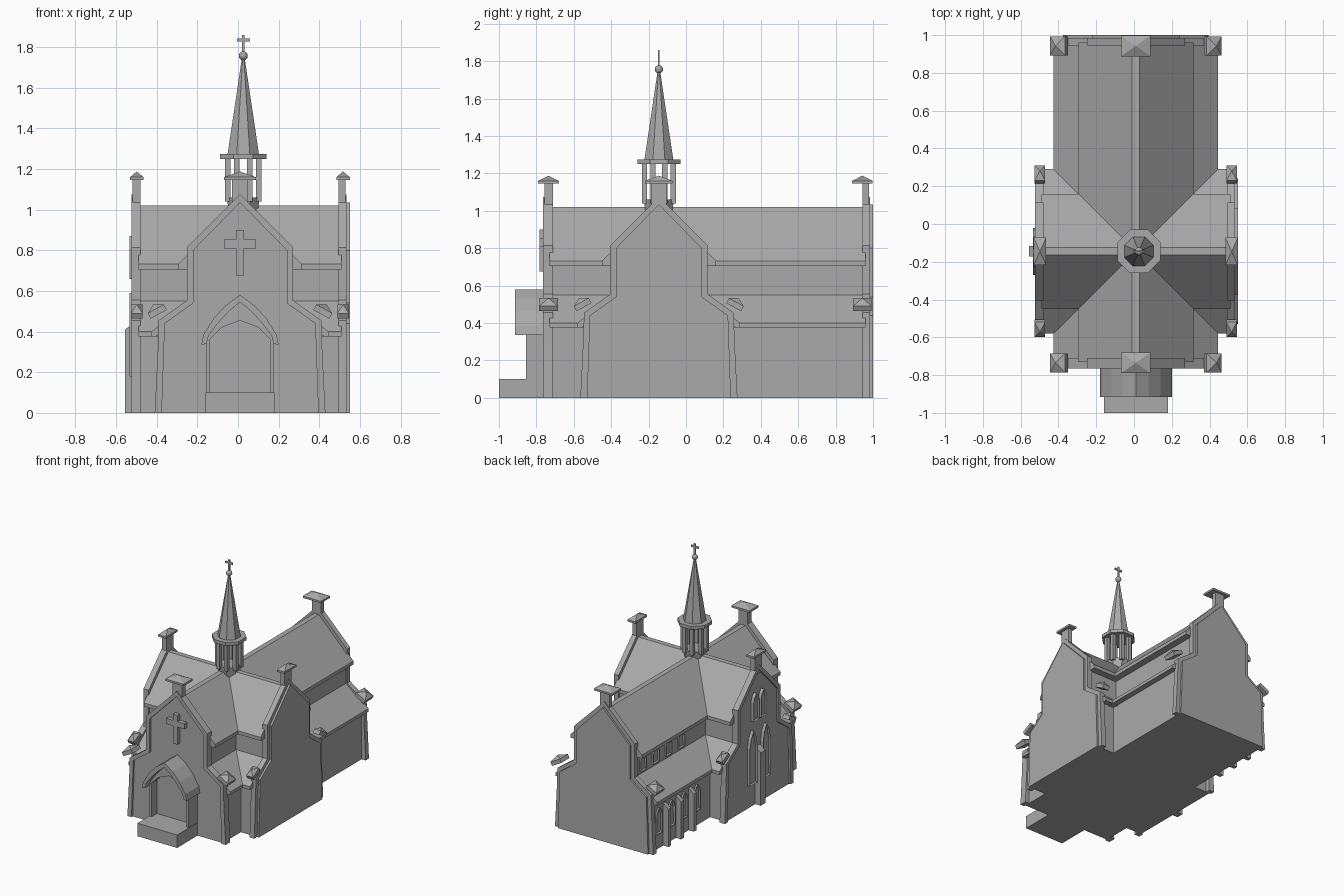
import bpy, bmesh, math
from mathutils import Matrix, Vector

if bpy.data.objects.get("Cube"):
    bpy.data.objects.remove(bpy.data.objects["Cube"], do_unlink=True)

stone = bpy.data.materials.new("grey stone")
stone.use_nodes = True
GREY = (0.4, 0.4, 0.4, 1)
stone.diffuse_color = GREY
stone.node_tree.nodes["Principled BSDF"].inputs["Base Color"].default_value = GREY

CX, CY = 0.01, -0.145     # nave axis and transept axis
SX = 0.026                # spire centre


def finish(name, bm):
    bmesh.ops.recalc_face_normals(bm, faces=bm.faces)
    mesh = bpy.data.meshes.new(name)
    bm.to_mesh(mesh)
    bm.free()
    mesh.materials.append(stone)
    ob = bpy.data.objects.new(name, mesh)
    bpy.context.collection.objects.link(ob)
    return ob


def full(half):
    """Mirror a half outline (right side, bottom to top)."""
    return half + [(-u, z) for u, z in reversed(half) if u > 0]


def band(outer, inner):
    return full(outer) + full(inner)[::-1]


def prism(name, pts, axis, a, b, inset=0, shift=0):
    """Extrude an outline along an axis; inset sinks a panel in the end at a."""
    bm = bmesh.new()

    def place(u, z, t):
        return (CX + shift + u, t, z) if axis == "y" else (t, CY + shift + u, z)
    ends = [[bm.verts.new(place(u, z, t)) for u, z in pts] for t in (a, b)]
    front = bm.faces.new(ends[0])
    bm.faces.new(ends[1][::-1])
    n = len(pts)
    for i in range(n):
        j = (i + 1) % n
        bm.faces.new((ends[0][i], ends[1][i], ends[1][j], ends[0][j]))
    if inset:
        bmesh.ops.recalc_face_normals(bm, faces=bm.faces)
        bmesh.ops.inset_region(bm, faces=[front], thickness=inset, depth=-0.01)
    return finish(name, bm)


def box(name, lo, hi):
    bm = bmesh.new()
    bmesh.ops.create_cube(bm, size=1)
    lo, hi = Vector(lo), Vector(hi)
    bmesh.ops.transform(bm, verts=bm.verts, matrix=Matrix.Translation((lo + hi) / 2)
                        @ Matrix.Diagonal((*(hi - lo), 1)))
    return finish(name, bm)


def cap(name, centre, hx, hy, slab, peak, tilt=None):
    """Coping stone: a slab with a low pyramid on top."""
    bm = bmesh.new()
    corners = [(-hx, -hy), (hx, -hy), (hx, hy), (-hx, hy)]
    low = [bm.verts.new((x, y, 0)) for x, y in corners]
    mid = [bm.verts.new((x, y, slab)) for x, y in corners]
    top = bm.verts.new((0, 0, slab + peak))
    bm.faces.new(low[::-1])
    for i in range(4):
        j = (i + 1) % 4
        bm.faces.new((low[i], low[j], mid[j], mid[i]))
        bm.faces.new((mid[i], mid[j], top))
    m = Matrix.Translation(centre)
    if tilt:
        m = m @ Matrix.Rotation(tilt[0], 4, tilt[1])
    bmesh.ops.transform(bm, verts=bm.verts, matrix=m)
    return finish(name, bm)


def octagon(name, r1, r2, z1, z2):
    bm = bmesh.new()
    bmesh.ops.create_cone(bm, cap_ends=True, segments=8, radius1=r1, radius2=r2, depth=z2 - z1)
    bmesh.ops.transform(bm, verts=bm.verts, matrix=Matrix.Translation((SX, CY, (z1 + z2) / 2))
                        @ Matrix.Rotation(math.pi / 8, 4, "Z"))
    return finish(name, bm)


def window(name, axis, wall, out, u, w, z1, z2):
    """Pointed window with a raised frame and sunken pane."""
    h = z2 - z1
    pts = full([(w, z1), (w, z1 + h * 0.7), (w * 0.65, z1 + h * 0.87), (0, z2)])
    return prism(name, pts, axis, out, wall, inset=0.012, shift=u)


# Nave and transept bodies with clerestory and aisle roofs
body = full([(.385, 0), (.385, .38), (.435, .375), (.435, .4), (.25, .55),
             (.25, .705), (.305, .705), (.305, .732), (.02, 1.02)])
prism("nave", body, "y", -0.73, 0.96)
prism("transept", body, "x", -0.49, 0.51)

# Gable walls with coping, neck and cap stones
coping = [(.42, 0), (.405, .3), (.4, .455), (.26, .555), (.26, .815), (0, 1.075)]
panel = [(.385, 0), (.37, .44), (.23, .54), (.23, .8), (0, 1.035)]
gables = [("front", "y", -0.765, -0.71, -0.75), ("back", "y", 0.985, 0.945, 1.0),
          ("left", "x", 0.535, 0.495, 0.55), ("right", "x", -0.525, -0.48, -0.51)]
for side, axis, out, back, face in gables:
    prism(side + "_gable_coping", band(coping, panel), axis, out, back)
    prism(side + "_gable_wall", full(panel), axis, face, back)
    prism(side + "_gable_neck", full([(.04, 1.0), (.04, 1.15)]), axis, out + (back - out) * .15, back)
    mid = {"front": -0.735, "back": 0.943, "left": 0.517, "right": -0.498}[side]
    if axis == "y":
        cap(side + "_gable_cap", (CX, mid, 1.145), .078, .055, .015, .028)
    else:
        cap(side + "_gable_cap", (mid, CY, 1.145), .033, .073, .015, .028)
    for s, end in ((1, "a"), (-1, "b")):
        name = side + "_shoulder_cap_" + end
        if axis == "y":
            cap(name, (CX + s * .4, mid, .485), .045, .05, .03, .025, (s * .5, "Y"))
        else:
            cap(name, (mid, CY + s * .4, .485), .028, .045, .03, .025, (-s * .5, "X"))

# Porch: hood, jambs, door and step
hood_out = [(.19, .335), (.18, .385), (.13, .465), (.07, .53), (0, .58)]
hood_in = [(.165, .34), (.155, .38), (.11, .44), (.055, .5), (0, .545)]
prism("porch_hood", band(hood_out, hood_in), "y", -0.915, -0.74)
jamb_out = [(.167, 0), (.167, .36), (.125, .45), (.065, .515), (0, .56)]
jamb_in = [(.15, 0), (.15, .36), (.09, .42), (0, .455)]
prism("porch_jambs", band(jamb_out, jamb_in), "y", -0.855, -0.74)
prism("door", full(jamb_in), "y", -0.79, -0.74)
box("entrance_step", (CX - .17, -1.0, 0), (CX + .17, -0.75, .1))

# Cross on the front gable
prism("front_cross", full([(.02, .675), (.02, .81), (.078, .81), (.078, .852), (.02, .852), (.02, .9)]),
      "y", -0.782, -0.745)

# Transept windows and central buttress on the right side
for s in (-1, 1):
    window("transept_lower_window", "x", -0.5, -0.535, s * .08, .045, .18, .59)
    window("transept_upper_window", "x", -0.5, -0.535, s * .045, .035, .66, .87)


def buttress(name, y, w, out, wall, h):
    ob = box(name, (out, y - w, 0), (wall, y + w, h))
    for v in ob.data.vertices:      # sloped top
        if v.co.z > h - .01 and v.co.x < (out + wall) / 2:
            v.co.z -= .04
    return ob


buttress("transept_buttress", CY, .028, -0.557, -0.5, .45)

# Right side bays of the nave: buttresses and windows
for i in range(4):
    y = 0.875 - i * 0.155
    window("aisle_window", "x", -0.37, -0.388, y - CY, .035, .12, .32)
    window("clerestory_window", "x", -0.23, -0.252, y - CY, .035, .57, .69)
    if i < 3:
        buttress("aisle_buttress", y - .077, .016, -0.42, -0.37, .33)

# Lantern and spire
octagon("lantern_base", .07, .088, .95, 1.06)
octagon("lantern_ring", .124, .124, 1.25, 1.275)
for k in range(8):
    a = math.radians(22.5 + 45 * k)
    px, py = SX + .083 * math.cos(a), CY + .083 * math.sin(a)
    box("lantern_column", (px - .014, py - .014, 1.04), (px + .014, py + .014, 1.255))
octagon("spire", .084, .006, 1.27, 1.755)
bm = bmesh.new()
bmesh.ops.create_uvsphere(bm, u_segments=12, v_segments=8, radius=.022)
bmesh.ops.translate(bm, verts=bm.verts, vec=(SX, CY, 1.757))
finish("spire_ball", bm)
box("spire_cross_post", (SX - .007, CY - .004, 1.76), (SX + .007, CY + .004, 1.86))
box("spire_cross_arm", (SX - .032, CY - .004, 1.828), (SX + .032, CY + .004, 1.843))
